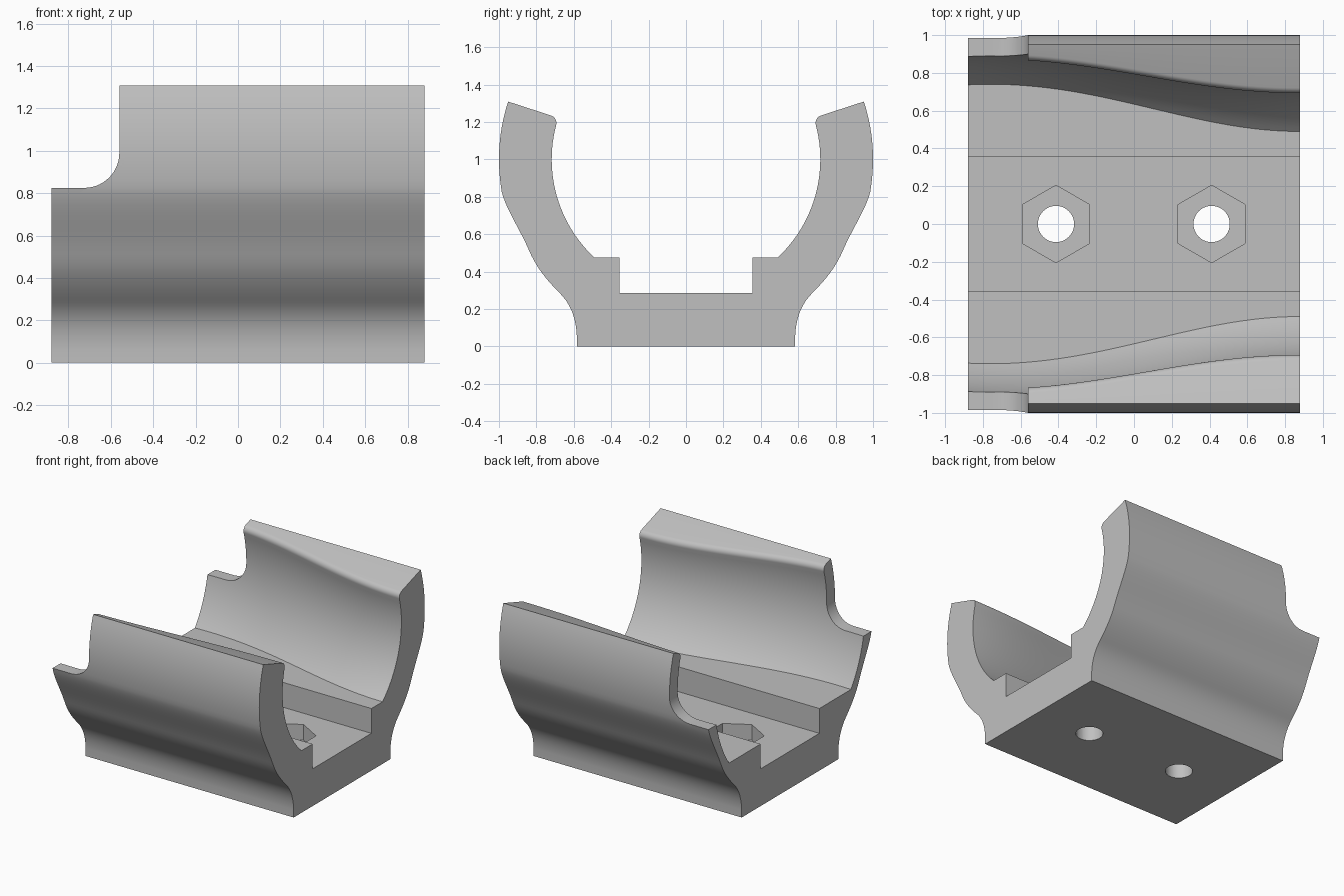
import bpy, bmesh
from math import sin, cos, asin, pi, radians
from mathutils import Vector
from mathutils.geometry import interpolate_bezier

if "Cube" in bpy.data.objects:
    bpy.data.objects.remove(bpy.data.objects["Cube"])

HALF = 0.88          # half length along x
AXIS_Z = 1.0         # height of the barrel axis
RIM = radians(18)    # angle of the rim above the axis
SHELF, GROOVE, GROOVE_Y = 0.475, 0.285, 0.355

GREY = (0.53, 0.53, 0.53, 1)
grey = bpy.data.materials.new("plain grey")
grey.use_nodes = True
grey.diffuse_color = GREY
grey.node_tree.nodes["Principled BSDF"].inputs["Base Color"].default_value = GREY


def polar(r, a):
    return (r * cos(a), AXIS_Z + r * sin(a))


def loft(name, sections):
    """Skin equal closed sections into a closed solid facing outward."""
    bm = bmesh.new()
    rings = [[bm.verts.new(p) for p in s] for s in sections]
    n = len(rings[0])
    for a, b in zip(rings, rings[1:]):
        for i in range(n):
            j = (i + 1) % n
            bm.faces.new((a[i], a[j], b[j], b[i]))
    bm.faces.new(rings[0][::-1])
    bm.faces.new(rings[-1])
    bm.normal_update()
    if bm.calc_volume(signed=True) < 0:
        bmesh.ops.reverse_faces(bm, faces=bm.faces[:])
    bm.normal_update()
    mesh = bpy.data.meshes.new(name)
    bm.to_mesh(mesh)
    bm.free()
    mesh.materials.append(grey)
    obj = bpy.data.objects.new(name, mesh)
    bpy.context.scene.collection.objects.link(obj)
    return obj


def outer_side():
    """Outside of one wall, from the rim down to the base."""
    pts = [polar(1, RIM - radians(28) * i / 14) for i in range(14)]
    curves = [((.985, .826), (.965, .74), (.89, .63), (.84, .515)),
              ((.84, .515), (.80, .42), (.74, .35), (.675, .285)),
              ((.675, .285), (.61, .22), (.588, .14), (.584, .06))]
    for c in curves:
        seg = interpolate_bezier(*[Vector((y, z, 0)) for y, z in c], 11)
        pts += [(p.x, p.y) for p in seg[:-1]]
    return pts + [(.584, .06), (.584, 0)]


def inner_side(x):
    """Inside of one wall, from the groove floor up to the rounded rim."""
    r = 0.8125 + 0.0945 * cos(pi * (x + 0.76) / 1.64)
    f = 0.04
    low, top = -asin((AXIS_Z - SHELF) / r), RIM - f / r
    pts = [(GROOVE_Y, GROOVE), (GROOVE_Y, SHELF)]
    pts += [polar(r, low + (top - low) * i / 24) for i in range(24)]
    for i in range(9):
        t = pi / 2 * i / 8
        pts.append(polar(r + f * (1 - cos(t)), top + f / r * sin(t)))
    return pts


def section(x):
    side = inner_side(x) + outer_side()
    loop = side + [(-y, z) for y, z in reversed(side)]
    return [(x, y, z) for y, z in loop]


def prism(name, x, radius, sides, z0, z1):
    ring = [(x + radius * sin(2 * pi * i / sides), radius * cos(2 * pi * i / sides))
            for i in range(sides)]
    return loft(name, [[(px, py, z) for px, py in ring] for z in (z0, z1)])


# Cradle body with a tapering barrel seat
stations = 40
cradle = loft("cradle", [section(-HALF + 2 * HALF * i / stations) for i in range(stations + 1)])

# Rounded notch through both walls
nx, nz, nr = -0.56, 0.825, 0.165
notch = [(nx - nr + nr * sin(pi / 2 * i / 14), nz + nr - nr * cos(pi / 2 * i / 14))
         for i in range(15)]
notch += [(nx, 1.5), (-1.1, 1.5), (-1.1, nz)]
cutters = [loft("notch_cutter", [[(x, y, z) for x, z in notch] for y in (-1.2, 1.2)])]

# Hexagonal nut pockets and bolt holes
for end, x in (("right", -0.413), ("left", 0.411)):
    cutters.append(prism(end + "_nut_cutter", x, 0.205, 6, 0.165, 0.4))
    cutters.append(prism(end + "_bolt_cutter", x, 0.096, 40, -0.1, 0.35))

bpy.context.view_layer.objects.active = cradle
cradle.select_set(True)
for c in cutters:
    mod = cradle.modifiers.new(c.name, 'BOOLEAN')
    mod.operation = 'DIFFERENCE'
    mod.solver = 'EXACT'
    mod.object = c
    bpy.ops.object.modifier_apply(modifier=mod.name)
    bpy.data.objects.remove(c)

# Smooth curved walls, crisp edges
bpy.ops.object.shade_smooth_by_angle(angle=radians(25))
